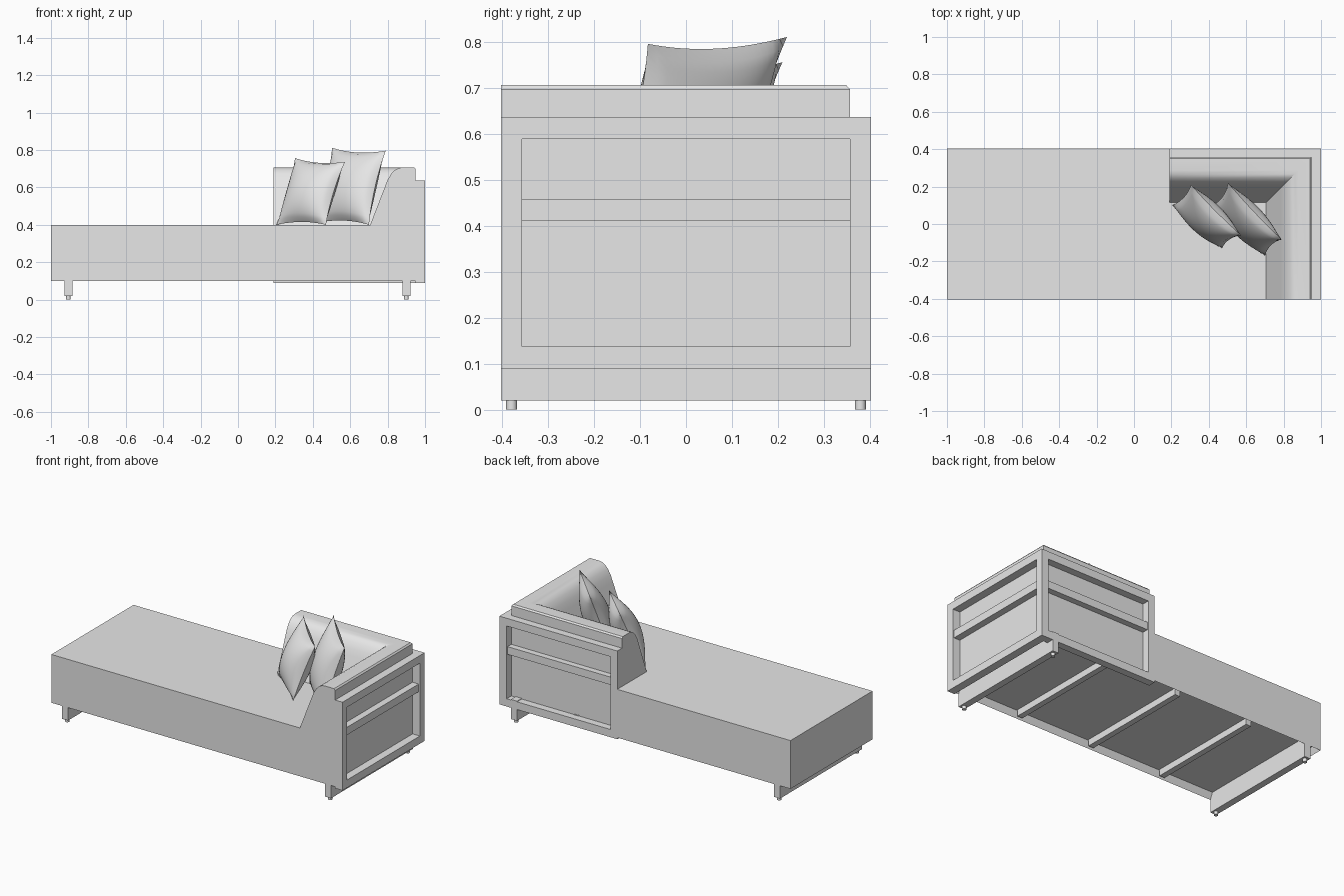
import bpy
import bmesh
from mathutils import Vector

cube = bpy.data.objects.get("Cube")
if cube:
    bpy.data.objects.remove(cube, do_unlink=True)

grey = bpy.data.materials.new("light grey")
grey.use_nodes = True
grey.diffuse_color = (0.8, 0.8, 0.8, 1)
grey.node_tree.nodes["Principled BSDF"].inputs["Base Color"].default_value = (0.8, 0.8, 0.8, 1)

HALF_Y = 0.403    # half depth of the couch
INNER_X = 0.95    # inner plane of the side frame
INNER_Y = 0.357   # inner plane of the back frame
BACK_X = 0.19     # where the back frame starts
BASE_Z, SEAT_Z = 0.1, 0.4


def finish(name, bm, smooth=None):
    bmesh.ops.recalc_face_normals(bm, faces=bm.faces[:])
    mesh = bpy.data.meshes.new(name)
    bm.to_mesh(mesh)
    bm.free()
    mesh.materials.append(grey)
    obj = bpy.data.objects.new(name, mesh)
    bpy.context.collection.objects.link(obj)
    if smooth:
        bpy.ops.object.select_all(action="DESELECT")
        obj.select_set(True)
        bpy.context.view_layer.objects.active = obj
        bpy.ops.object.shade_smooth_by_angle(angle=smooth)
    return obj


def box(name, lo, hi):
    bm = bmesh.new()
    bmesh.ops.create_cube(bm, size=1)
    lo, hi = Vector(lo), Vector(hi)
    for v in bm.verts:
        v.co = (lo + hi) / 2 + v.co * (hi - lo)
    return finish(name, bm)


# Mattress base: L-shaped block, hollowed underneath
bm = bmesh.new()
outline = [(-1, -HALF_Y), (INNER_X, -HALF_Y), (INNER_X, INNER_Y),
           (BACK_X, INNER_Y), (BACK_X, HALF_Y), (-1, HALF_Y)]
bottom = bm.faces.new([bm.verts.new((x, y, BASE_Z)) for x, y in outline])
top = bmesh.ops.extrude_face_region(bm, geom=[bottom], use_keep_orig=True)["geom"]
for v in top:
    if isinstance(v, bmesh.types.BMVert):
        v.co.z = SEAT_Z
bmesh.ops.recalc_face_normals(bm, faces=bm.faces[:])
bm.faces.ensure_lookup_table()
under = [f for f in bm.faces if f.normal.z < -0.9]
bmesh.ops.inset_region(bm, faces=under, thickness=0.025, depth=0)
for f in under:
    for v in f.verts:
        v.co.z += 0.04
finish("mattress_base", bm)

# Slats under the base
for i, x in enumerate((0.5, -0.01, -0.52)):
    box(f"under_slat_{i + 1}", (x - 0.018, -0.38, BASE_Z), (x + 0.018, 0.36, 0.142))

# Cross runners with small round feet
for side, x in (("right", -0.907), ("left", 0.9)):
    box(f"{side}_runner", (x - 0.021, -HALF_Y, 0.02), (x + 0.021, HALF_Y, 0.142))
    for end, y in (("front", -0.38), ("back", 0.38)):
        bm = bmesh.new()
        bmesh.ops.create_cone(bm, cap_ends=True, segments=20, radius1=0.012,
                              radius2=0.012, depth=0.024)
        bmesh.ops.translate(bm, verts=bm.verts[:], vec=(x, y, 0.012))
        finish(f"{side}_{end}_foot", bm, 0.6)

# Side and back frames: posts, then rails at three heights
LOW, HIGH = 0.09, 0.638
box("corner_post", (INNER_X, INNER_Y, LOW), (1, HALF_Y, HIGH))
box("side_frame_post", (INNER_X, -HALF_Y, LOW), (1, -INNER_Y, HIGH))
box("back_frame_post", (BACK_X, INNER_Y, LOW), (BACK_X + 0.045, HALF_Y, HIGH))
for label, z0, z1, gap in (("bottom", LOW, 0.138, 0), ("middle", 0.411, 0.459, 0.008),
                           ("top", 0.59, HIGH, 0)):
    box(f"side_{label}_rail", (INNER_X, -INNER_Y, z0), (1 - gap, INNER_Y, z1))
    box(f"back_{label}_rail", (BACK_X + 0.045, INNER_Y, z0),
        (INNER_X, HALF_Y - gap, z1))

# Bolster: one wedge profile swept round the mitred corner
profile = [(0, SEAT_Z), (0, 0.698), (0.008, 0.707), (0.07, 0.707), (0.09, 0.704),
           (0.11, 0.694), (0.13, 0.674), (0.15, 0.64), (0.165, 0.602), (0.243, SEAT_Z)]
bm = bmesh.new()
rings = [[bm.verts.new(p) for p in ring] for ring in (
    [(INNER_X - d, -HALF_Y, z) for d, z in profile],
    [(INNER_X - d, INNER_Y - d, z) for d, z in profile],
    [(BACK_X, INNER_Y - d, z) for d, z in profile])]
count = len(profile)
for a, b in zip(rings, rings[1:]):
    for i in range(count):
        j = (i + 1) % count
        bm.faces.new((a[i], a[j], b[j], b[i]))
bm.faces.new(rings[0])
bm.faces.new(rings[-1])
finish("corner_bolster", bm, 0.6)


# Scatter pillows: bulged sheets with pinched corners, leaning back
def pillow(name, corners, thick, n=20):
    low_a, low_b, top_a, top_b = map(Vector, corners)
    normal = (low_b - low_a).cross(top_a - low_a).normalized()
    bm = bmesh.new()
    bmesh.ops.create_grid(bm, x_segments=n, y_segments=n, size=1)
    back = bmesh.ops.duplicate(bm, geom=bm.faces[:])["geom"]
    back = {v for v in back if isinstance(v, bmesh.types.BMVert)}
    for v in bm.verts:
        u, w = v.co.x, v.co.y
        bulge = ((1 - u * u) * (1 - w * w)) ** 0.6
        s = (u * (1 - 0.09 * (1 - w * w)) + 1) / 2
        t = (w * (1 - 0.09 * (1 - u * u)) + 1) / 2
        point = low_a.lerp(low_b, s).lerp(top_a.lerp(top_b, s), t)
        v.co = point + normal * bulge * (-thick if v in back else thick)
    bmesh.ops.remove_doubles(bm, verts=bm.verts[:], dist=0.0005)
    finish(name, bm, 1.0)


pillow("front_pillow", [(0.205, 0.1, 0.4), (0.47, -0.13, 0.4),
                        (0.305, 0.21, 0.757), (0.572, -0.06, 0.737)], 0.08)
pillow("rear_pillow", [(0.42, 0.1, 0.41), (0.7, -0.17, 0.4),
                       (0.503, 0.22, 0.812), (0.79, -0.083, 0.797)], 0.08)
